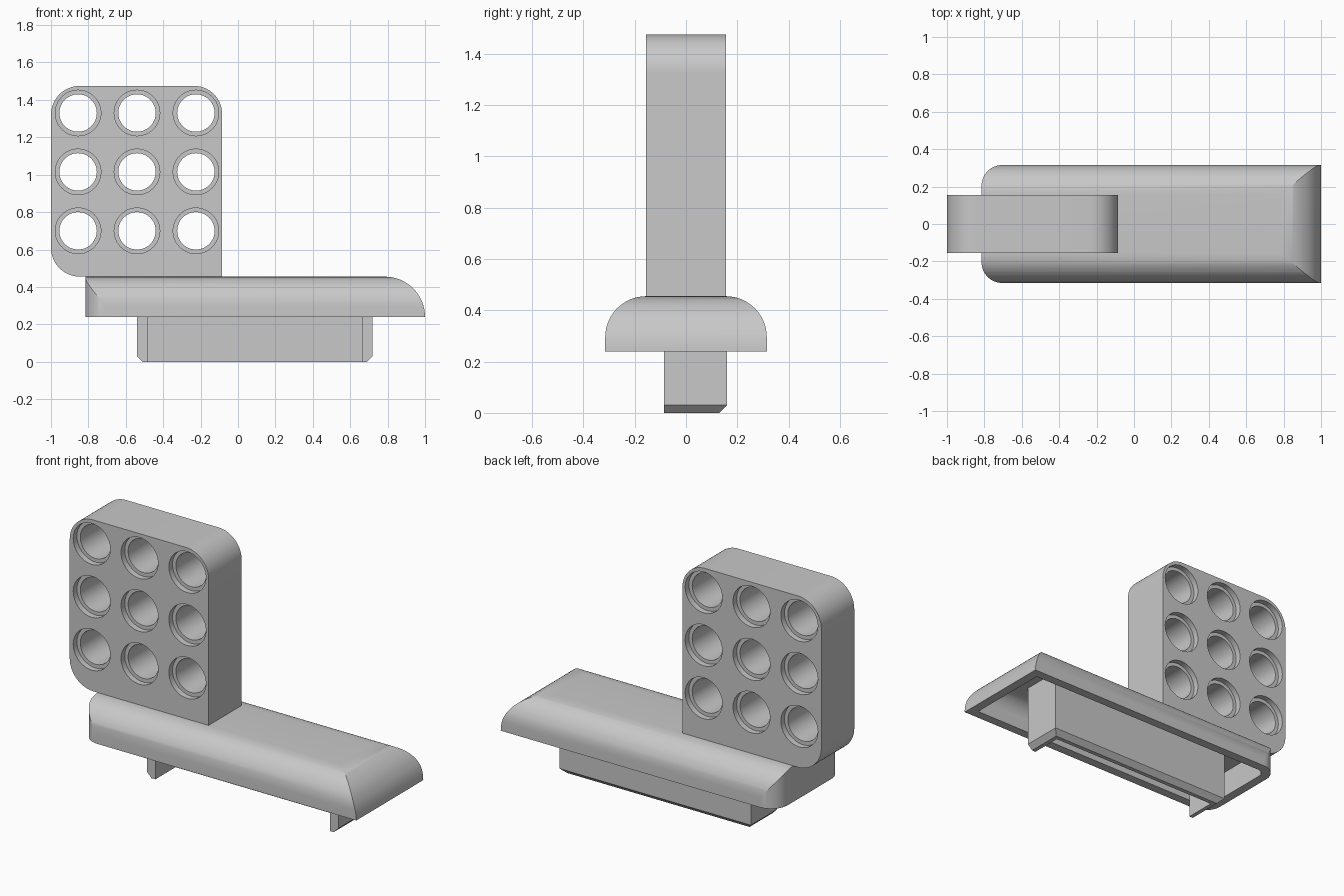
import bpy, bmesh, math
from mathutils import Vector

cube = bpy.data.objects.get("Cube")
if cube:
    bpy.data.objects.remove(cube)

grey = bpy.data.materials.new("plain grey")
grey.use_nodes = True
colour = (0.58, 0.58, 0.58, 1)
grey.diffuse_color = colour
grey.node_tree.nodes["Principled BSDF"].inputs["Base Color"].default_value = colour


def rounded_outline(u0, u1, v0, v1, radii, steps=16):
    """Rectangle with radii for low-low, high-low, high-high, low-high corners."""
    corners = [(u0, v0, 1, 1), (u1, v0, -1, 1), (u1, v1, -1, -1), (u0, v1, 1, -1)]
    points = []
    for i, ((u, v, du, dv), r) in enumerate(zip(corners, radii)):
        if r == 0:
            points.append((u, v))
            continue
        for k in range(steps + 1):
            a = math.pi + (i + k / steps) * math.pi / 2
            points.append((u + du * r + r * math.cos(a), v + dv * r + r * math.sin(a)))
    return points


def add_prism(bm, outline, axis, start, end):
    """Extrude a flat outline along x, y or z."""
    def place(p, d):
        return {"x": (d, p[0], p[1]), "y": (p[0], d, p[1]), "z": (p[0], p[1], d)}[axis]
    low = [bm.verts.new(place(p, start)) for p in outline]
    high = [bm.verts.new(place(p, end)) for p in outline]
    bm.faces.new(low)
    bm.faces.new(high)
    for i in range(len(outline)):
        j = (i + 1) % len(outline)
        bm.faces.new((low[i], low[j], high[j], high[i]))


def make_object(name, bm):
    bmesh.ops.recalc_face_normals(bm, faces=bm.faces)
    mesh = bpy.data.meshes.new(name)
    bm.to_mesh(mesh)
    bm.free()
    mesh.materials.append(grey)
    obj = bpy.data.objects.new(name, mesh)
    bpy.context.collection.objects.link(obj)
    return obj


def prism(name, outline, axis, start, end):
    bm = bmesh.new()
    add_prism(bm, outline, axis, start, end)
    return make_object(name, bm)


def activate(obj):
    bpy.ops.object.select_all(action="DESELECT")
    obj.select_set(True)
    bpy.context.view_layer.objects.active = obj


def combine(obj, tool, operation):
    mod = obj.modifiers.new("cut", "BOOLEAN")
    mod.object, mod.operation, mod.solver = tool, operation, "EXACT"
    activate(obj)
    bpy.ops.object.modifier_apply(modifier=mod.name)
    bpy.data.objects.remove(tool)


def finish(obj):
    activate(obj)
    bpy.ops.object.shade_smooth_by_angle(angle=math.radians(25))


def hull_shape(name, inset, bottom):
    """Long rounded body: side profile, end profile and plan intersected."""
    left, right, half, top = -0.815 + inset, 1 - inset, 0.315 - inset, 0.455 - inset
    side = rounded_outline(left, right, 0.24, top, (0, 0, 0.215 - inset, 0))
    if bottom < 0.24:
        side = [(left, bottom), (right, bottom), (right, 0.24)] + side[2:]
    body = prism(name, side, "y", -0.5, 0.5)
    r = 0.16 - inset
    ends = rounded_outline(-half, half, bottom, top, (0, 0, r, r))
    combine(body, prism("end_profile", ends, "x", -1.2, 1.2), "INTERSECT")
    r = 0.11 - inset
    plan = rounded_outline(left, right + 0.1, -half, half, (r, 0, 0, r))
    combine(body, prism("plan_profile", plan, "z", 0, 0.6), "INTERSECT")
    return body


# Hollow base, open underneath
base = hull_shape("base_shell", 0, 0.24)
combine(base, hull_shape("base_cavity", 0.055, 0.15), "DIFFERENCE")
finish(base)

# Upright panel with three rounded corners
panel = prism("upright_panel",
              rounded_outline(-1, -0.085, 0.455, 1.475, (0.155, 0, 0.15, 0.155)),
              "y", -0.155, 0.155)

# Grid of stepped round holes
bm = bmesh.new()
inner, outer, step, half = 0.1, 0.122, 0.035, 0.155
rings = [(outer, -half - 0.05), (outer, -half + step), (inner, -half + step),
         (inner, half - step), (outer, half - step), (outer, half + 0.05)]
count = 48
for cx in (-0.855, -0.54, -0.225):
    for cz in (0.70, 1.015, 1.33):
        loops = [[bm.verts.new((cx + r * math.cos(k * math.tau / count), y,
                                cz + r * math.sin(k * math.tau / count)))
                  for k in range(count)] for r, y in rings]
        bm.faces.new(loops[0])
        bm.faces.new(loops[-1])
        for a, b in zip(loops, loops[1:]):
            for k in range(count):
                n = (k + 1) % count
                bm.faces.new((a[k], a[n], b[n], b[k]))
combine(panel, make_object("hole_cutter", bm), "DIFFERENCE")
finish(panel)

# Mounting rail: back wall with two end tabs, lower outer edges chamfered
bm = bmesh.new()
add_prism(bm, rounded_outline(-0.54, 0.72, -0.085, 0.16, (0, 0, 0, 0)), "z", 0, 0.41)
edges = [e for e in bm.edges
         if all(v.co.z < 0.01 for v in e.verts)
         and not all(v.co.y < 0 for v in e.verts)]
bmesh.ops.bevel(bm, geom=edges, offset=0.03, segments=1, affect="EDGES")
rail = make_object("mounting_rail", bm)
opening = rounded_outline(-0.485, 0.665, -0.3, 0.105, (0, 0, 0, 0))
combine(rail, prism("rail_opening", opening, "z", -0.2, 0.6), "DIFFERENCE")
